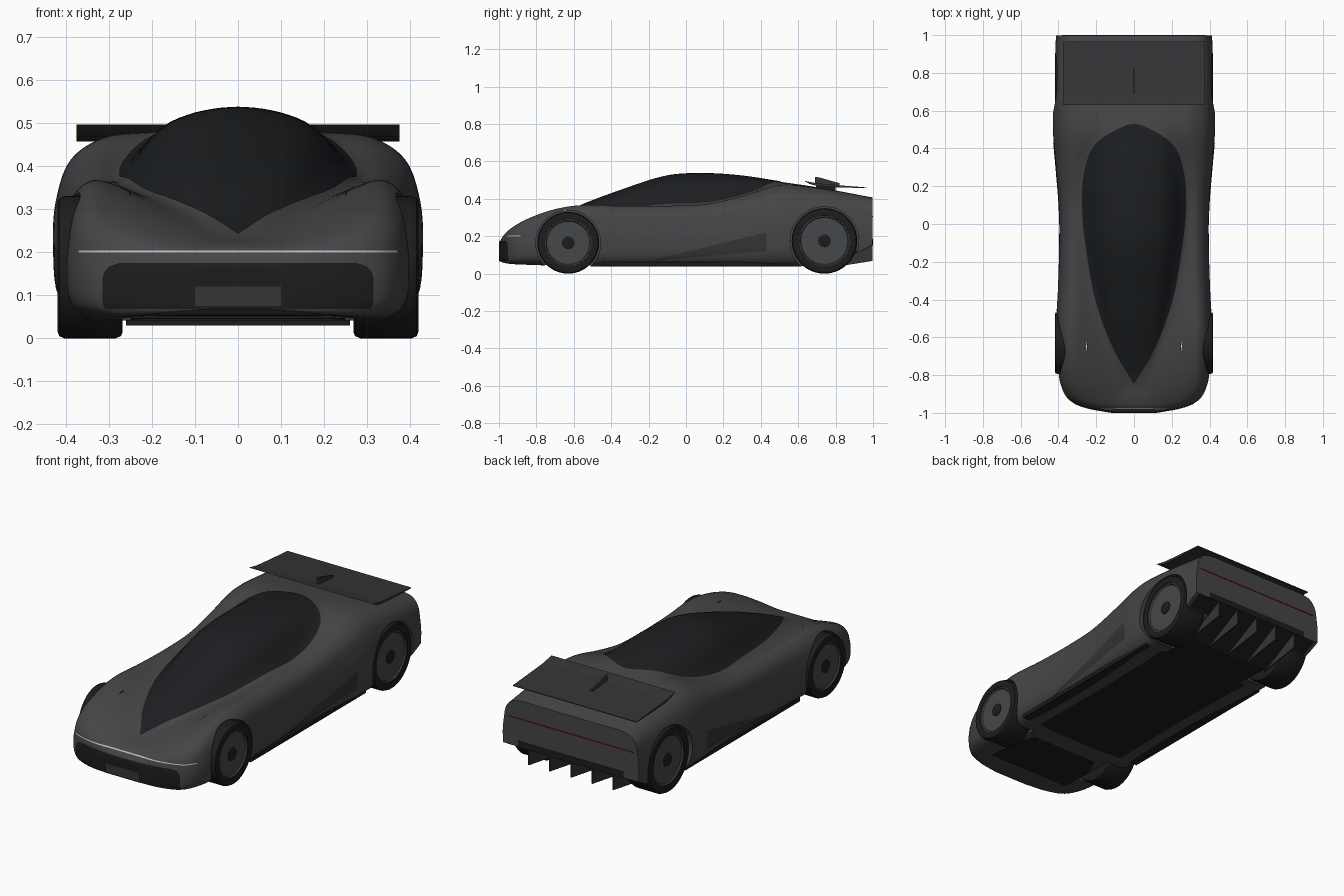
import bpy, bmesh, math
from mathutils import Vector
from mathutils.bvhtree import BVHTree

if "Cube" in bpy.data.objects:
    bpy.data.objects.remove(bpy.data.objects["Cube"])


def material(name, c):
    m = bpy.data.materials.new(name)
    m.diffuse_color = (*c, 1)
    m.use_nodes = True
    m.node_tree.nodes["Principled BSDF"].inputs["Base Color"].default_value = m.diffuse_color
    return m


PAINT = material("paint", (0.06, 0.06, 0.063))
GLASS = material("dark_glass", (0.012, 0.013, 0.015))
BLACK = material("black", (0.012, 0.012, 0.012))
TRIM = material("trim", (0.035, 0.035, 0.037))
RIM = material("rim", (0.06, 0.063, 0.067))
LIGHT = material("light", (0.5, 0.5, 0.5))
RED = material("red", (0.15, 0.005, 0.005))


def make(name, bm, mat):
    bmesh.ops.remove_doubles(bm, verts=bm.verts, dist=1e-5)
    bmesh.ops.recalc_face_normals(bm, faces=bm.faces)
    me = bpy.data.meshes.new(name)
    bm.to_mesh(me)
    bm.free()
    ob = bpy.data.objects.new(name, me)
    bpy.context.collection.objects.link(ob)
    me.materials.append(mat)
    return ob


def smooth(ob, angle=35):
    bpy.ops.object.select_all(action='DESELECT')
    ob.select_set(True)
    bpy.context.view_layer.objects.active = ob
    bpy.ops.object.shade_smooth_by_angle(angle=math.radians(angle))


def grid(bm, rows, closed=False):
    vs = [[bm.verts.new(p) for p in r] for r in rows]
    n = len(vs[0])
    for a, b in zip(vs, vs[1:]):
        for j in range(n if closed else n - 1):
            k = (j + 1) % n
            bm.faces.new((a[j], a[k], b[k], b[j]))
    return vs


def prism(name, pts, x0, x1, mat):
    """Extrude a (y, z) outline along x."""
    bm = bmesh.new()
    vs = grid(bm, [[(x, y, z) for y, z in pts] for x in (x0, x1)], True)
    for r in vs:
        bm.faces.new(r)
    return make(name, bm, mat)


def lathe(name, prof, cy, cz, side, mat, n=56):
    """Spin an (x, radius) profile about the axle."""
    bm = bmesh.new()
    rows = [[(side * x, cy + r * math.cos(t), cz + r * math.sin(t))
             for t in (2 * math.pi * i / n for i in range(n))] for x, r in prof]
    vs = grid(bm, rows, True)
    bm.faces.new(vs[0])
    bm.faces.new(vs[-1])
    return make(name, bm, mat)


def spline(p, steps):
    """Centripetal curve through p[1:-1]; the ends are guide points."""
    p = [Vector(q) for q in p]
    out = []
    for a, b, c, d in zip(p, p[1:], p[2:], p[3:]):
        t = [0]
        for u, v in ((a, b), (b, c), (c, d)):
            t.append(t[-1] + max((v - u).length, 1e-4) ** 0.5)
        for i in range(steps):
            s = t[1] + (t[2] - t[1]) * i / steps
            f = lambda u, v, i, j: u.lerp(v, 0) + (v - u) * ((s - t[i]) / (t[j] - t[i]))
            ab, bc, cd = f(a, b, 0, 1), f(b, c, 1, 2), f(c, d, 2, 3)
            out.append(f(f(ab, bc, 0, 2), f(bc, cd, 1, 3), 1, 2))
    return out + [p[-2]]


# Body stations: y, half width, floor z, shoulder x, shoulder z, canopy edge x, z, centre z
STATIONS = [
    (-0.997, .12, .068, .09, .165, .05, .17, .17),
    (-0.97, .26, .06, .20, .208, .10, .206, .206),
    (-0.93, .345, .055, .28, .245, .10, .226, .222),
    (-0.85, .388, .052, .32, .292, .08, .247, .24),
    (-0.70, .406, .048, .33, .345, .12, .288, .303),
    (-0.55, .413, .045, .335, .367, .17, .318, .37),
    (-0.35, .403, .045, .33, .362, .22, .343, .445),
    (-0.10, .396, .045, .33, .360, .262, .366, .523),
    (0.10, .398, .045, .335, .367, .275, .377, .535),
    (0.30, .413, .045, .33, .41, .255, .42, .522),
    (0.50, .429, .045, .31, .465, .20, .478, .492),
    (0.70, .426, .048, .32, .452, .18, .46, .462),
    (0.998, .413, .07, .35, .398, .18, .406, .406)]


def section(y, w, zb, xs, zs, xe, ze, zt):
    h = zs - zb
    p = [(0, zb), (w * .5, zb), (w * .87, zb), (w * .97, zb + .12 * h), (w, zb + .4 * h),
         (w * .985, zb + .65 * h), (xs + .65 * (w - xs), zs - .12 * h), (xs, zs), (xe, ze),
         (xe * .6, ze + .75 * (zt - ze)), (0, zt)]
    p = [(-p[1][0], p[1][1])] + p + [(-p[-2][0], p[-2][1])]
    return [Vector((q.x, y, q.y)) for q in spline(p, 5)]


secs = [section(*s) for s in STATIONS]
cols = []
for line in zip(*secs):
    ext = [2 * line[0] - line[1], *line, 2 * line[-1] - line[-2]]
    cols.append(spline(ext, 6))
rings = [list(r) + [Vector((-q.x, q.y, q.z)) for q in r[-2:0:-1]] for r in zip(*cols)]
bm = bmesh.new()
vs = grid(bm, rings, True)
bm.faces.new(vs[0])
bm.faces.new(vs[-1])
bmesh.ops.recalc_face_normals(bm, faces=bm.faces)
tree = BVHTree.FromBMesh(bm)
body = make("body", bm, PAINT)


def patch(name, f, direction, nu, nv, mat, off=.003):
    """Panel f(u, v) projected onto the body skin."""
    d = Vector(direction)
    bm = bmesh.new()
    rows = []
    for i in range(nu + 1):
        row = []
        for j in range(nv + 1):
            o = Vector(f(i / nu, j / nv))
            hit = tree.ray_cast(o, d)[0] or tree.find_nearest(o)[0]
            row.append(hit - d * off)
        rows.append(row)
    grid(bm, rows)
    ob = make(name, bm, mat)
    smooth(ob)
    return ob


# Canopy glass
outline = spline([(-.02, -.9), (0, -.85), (.10, -.68), (.2, -.42), (.255, -.12), (.275, .08),
                  (.265, .27), (.215, .41), (.10, .495), (0, .53), (-.1, .5)], 8)
m = len(outline) - 1
patch("canopy", lambda u, v: ((2 * v - 1) * outline[round(u * m)].x, outline[round(u * m)].y, 2),
      (0, 0, -1), m, 28, GLASS)


# Nose grille, number plate blank and light strip
def grille(u, v):
    z = .068 + .107 * v
    r = .04
    cut = max(0, r - min(.175 - z, z - .05))
    return (2 * u - 1) * (.315 - r + math.sqrt(max(0, r * r - cut * cut))), -2, z


patch("grille", grille, (0, 1, 0), 40, 14, BLACK)
patch("plate", lambda u, v: (.2 * u - .1, -2, .075 + .045 * v), (0, 1, 0), 16, 2, TRIM, .005)
patch("front_light", lambda u, v: ((2 * u - 1) * .37, -2, .199 + .005 * v), (0, 1, 0), 48, 1, LIGHT)

# Side vents
for s, side in ((1, "right"), (-1, "left")):
    patch("side_vent_" + side,
          lambda u, v: (s * 2, -.2 + .63 * u, (.066 + .055 * u) * (1 - v) + (.069 + .151 * u) * v),
          (-s, 0, 0), 24, 6, TRIM)

# Wheel arches and diffuser ramp cut from the body
WHEELS = [("front", -.63, .165, .165, .125), ("rear", .74, .175, .175, .135)]
cutters = [prism("ramp_cutter", [(.76, .03), (1.1, .205), (1.1, -.1), (.76, -.1)], -.6, .6, BLACK)]
for _, y, z, r, _ in WHEELS:
    for s in (1, -1):
        cutters.append(lathe("arch_cutter", [(.25, r + .008), (.6, r + .008)], y, z, s, BLACK))
for c in cutters:
    c.hide_render = True
    mod = body.modifiers.new("cut", 'BOOLEAN')
    mod.object, mod.solver = c, 'EXACT'
    bpy.context.view_layer.objects.active = body
    bpy.ops.object.modifier_apply(modifier=mod.name)
    bpy.data.objects.remove(c)
smooth(body)

# Wheels
for pos, y, z, r, rr in WHEELS:
    for s, side in ((1, "right"), (-1, "left")):
        tag = f"_{pos}_{side}"
        smooth(lathe("tyre" + tag, [(.268, r - .05), (.268, r - .015), (.272, r - .005), (.284, r),
                                    (.404, r), (.415, r - .005), (.419, r - .015), (.415, rr),
                                    (.400, rr - .002)], y, z, s, BLACK))
        smooth(lathe("rim" + tag, [(.39, rr), (.412, rr), (.412, rr - .006), (.405, rr - .01),
                                   (.405, .02)], y, z, s, RIM))
        smooth(lathe("hub" + tag, [(.39, .034), (.409, .034), (.411, .03)], y, z, s, BLACK))

# Underside and diffuser
prism("floor", [(-.44, .041), (.56, .041), (.56, .062), (-.44, .062)], -.385, .385, BLACK)
prism("floor_centre", [(-.85, .046), (.76, .041), (.76, .05), (-.85, .056)], -.25, .25, BLACK)
prism("diffuser_ramp", [(.76, .03), (.995, .15), (.995, .165), (.76, .045)], -.26, .26, BLACK)
prism("diffuser_ramp_wide", [(.915, .109), (.995, .15), (.995, .165), (.915, .124)], -.39, .39, BLACK)
for i in range(-2, 3):
    x = i * .128
    prism(f"diffuser_fin_{i + 3}", [(.77, .032), (.998, .068), (.998, .165), (.77, .05)],
          x - .003, x + .003, TRIM)

# Rear lower opening and tail light
prism("rear_opening", [(.99, .15), (1, .15), (1, .185), (.99, .185)], -.32, .32, BLACK)
prism("tail_light", [(.99, .303), (1, .303), (1, .309), (.99, .309)], -.38, .38, RED)

# Rear wing with centre fin and posts
prism("wing", [(.63, .497), (.70, .483), (.80, .474), (.965, .461), (.965, .457), (.80, .462),
               (.70, .469), (.66, .48)], -.375, .375, TRIM)
prism("wing_fin", [(.69, .482), (.69, .518), (.71, .515), (.82, .484), (.82, .47)], -.006, .006, TRIM)
for x in (-.2, .2):
    prism("wing_post", [(.68, .44), (.80, .43), (.80, .468), (.70, .475)], x - .008, x + .008, BLACK)
